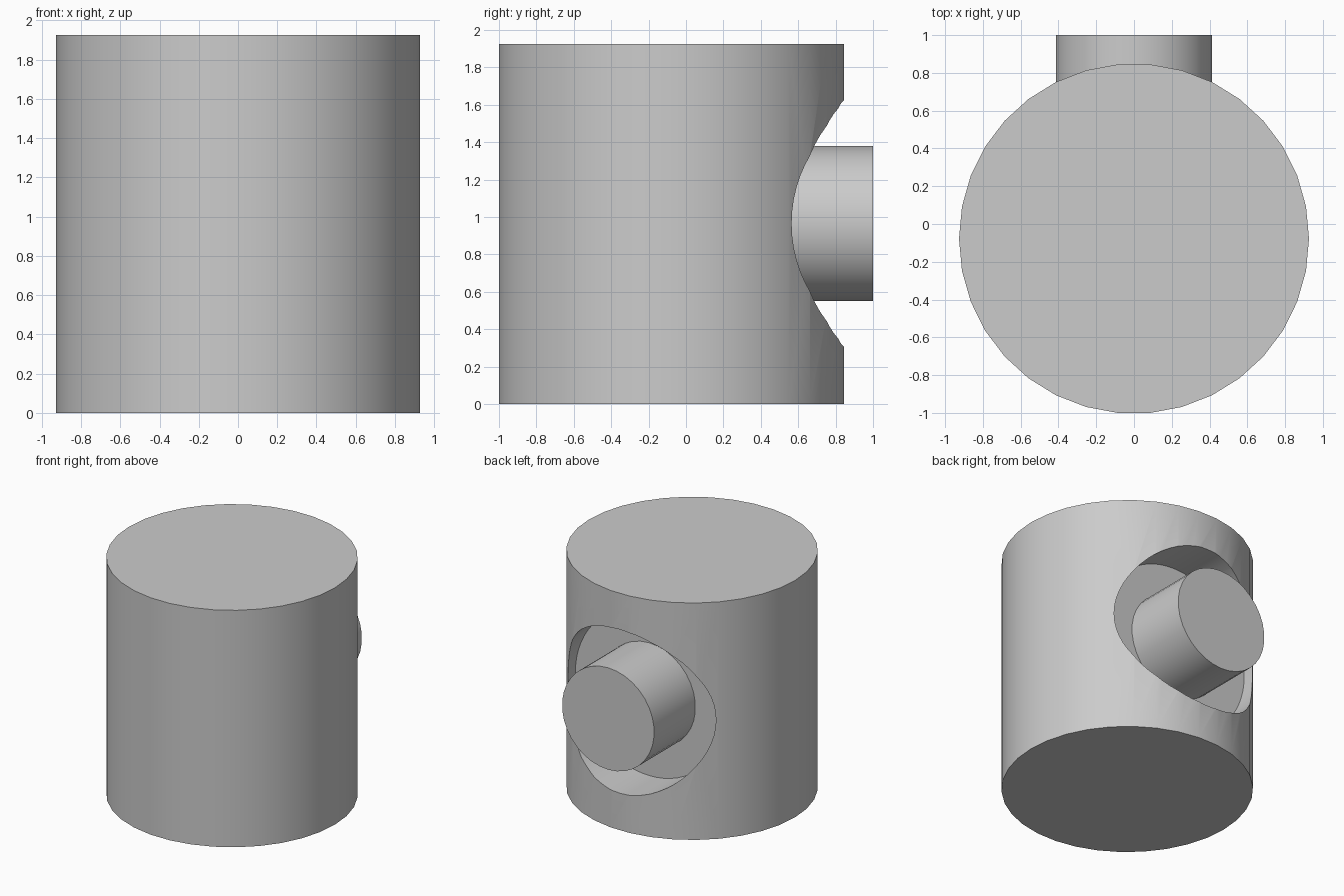
import bpy
import math

cube = bpy.data.objects.get("Cube")
if cube:
    bpy.data.objects.remove(cube, do_unlink=True)

AXIS_Y = -0.0775      # centre of the drum
HEIGHT = 1.925
MID_Z = 0.965         # height of the recess and peg
FLOOR_Y = 0.47        # recess floor

grey = bpy.data.materials.new("plain_grey")
grey.use_nodes = True
GREY = (0.6, 0.6, 0.6, 1)
grey.diffuse_color = GREY
grey.node_tree.nodes["Principled BSDF"].inputs["Base Color"].default_value = GREY


def cylinder(name, radius, depth, location, rotation=(0, 0, 0), sides=34):
    bpy.ops.mesh.primitive_cylinder_add(vertices=sides, radius=radius, depth=depth,
                                        location=location, rotation=rotation)
    obj = bpy.context.object
    obj.name = name
    obj.data.materials.append(grey)
    return obj


def back_cylinder(name, radius, y0, y1, sides):
    """Cylinder lying along y."""
    return cylinder(name, radius, y1 - y0, (0, (y0 + y1) / 2, MID_Z),
                    (math.pi / 2, 0, 0), sides)


def smooth(obj):
    bpy.ops.object.select_all(action="DESELECT")
    obj.select_set(True)
    bpy.context.view_layer.objects.active = obj
    bpy.ops.object.shade_smooth_by_angle(angle=math.radians(30))


# Main drum, with a flat facet at front and back
drum = cylinder("drum", 0.9265, HEIGHT, (0, AXIS_Y, HEIGHT / 2), (0, 0, math.pi / 2))

# Round flat-bottomed recess in the back
cutter = back_cylinder("recess_cutter", 0.665, FLOOR_Y, 1.3, 64)
cut = drum.modifiers.new("recess", "BOOLEAN")
cut.operation = "DIFFERENCE"
cut.solver = "EXACT"
cut.object = cutter
bpy.context.view_layer.objects.active = drum
bpy.ops.object.modifier_apply(modifier=cut.name)
bpy.data.objects.remove(cutter, do_unlink=True)
smooth(drum)

# Peg standing in the recess
peg = back_cylinder("peg", 0.414, FLOOR_Y - 0.01, 1.0, 34)
smooth(peg)
